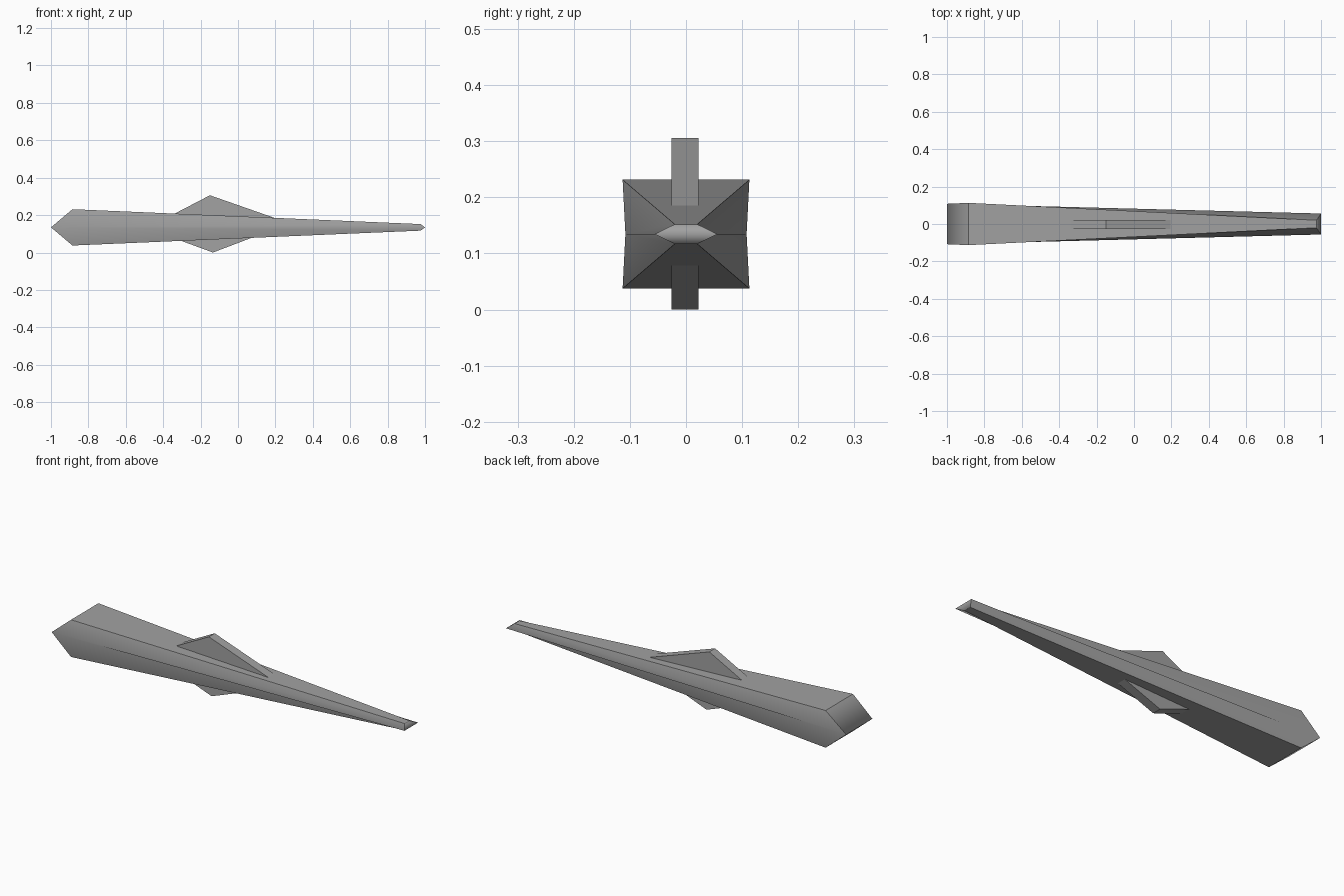
import bpy, bmesh

cube = bpy.data.objects.get("Cube")
if cube:
    bpy.data.objects.remove(cube, do_unlink=True)

grey = bpy.data.materials.new("hull grey")
grey.use_nodes = True
colour = (0.36, 0.36, 0.36, 1)
grey.diffuse_color = colour
grey.node_tree.nodes["Principled BSDF"].inputs["Base Color"].default_value = colour

MID = 0.1345


def make_object(name, bm):
    bmesh.ops.recalc_face_normals(bm, faces=bm.faces)
    mesh = bpy.data.meshes.new(name)
    bm.to_mesh(mesh)
    bm.free()
    mesh.materials.append(grey)
    obj = bpy.data.objects.new(name, mesh)
    bpy.context.collection.objects.link(obj)
    return obj


# Hull: tapered body, with wedge ends meeting at a mid-height edge
def build_hull():
    bm = bmesh.new()
    # x, half width and half height of the four stations
    stations = [(-1, 0.108, 0), (-0.885, 0.113, 0.097),
                (0.976, 0.02, 0.0175), (1, 0.056, 0)]

    def pair(station, sign):
        x, w, h = station
        return [bm.verts.new((x, y, MID + sign * h)) for y in (-w, w)]

    rear, nose = pair(stations[0], 0), pair(stations[3], 0)
    for sign in (1, -1):
        a, b = pair(stations[1], sign), pair(stations[2], sign)
        for p, q in ((rear, a), (a, b), (b, nose)):
            bm.faces.new((p[0], p[1], q[1], q[0]))
        for i in (0, 1):
            bm.faces.new((rear[i], a[i], b[i], nose[i]))
    # Only the mid-height edges blend smoothly
    for face in bm.faces:
        face.smooth = True
    for edge in bm.edges:
        edge.smooth = all(abs(v.co.z - MID) < 0.001 for v in edge.verts)
    make_object("hull", bm)


# Fins: triangular prisms sunk into the hull
def build_fin(name, profile):
    bm = bmesh.new()
    face = bm.faces.new([bm.verts.new((x, -0.026, z)) for x, z in profile])
    new = bmesh.ops.extrude_face_region(bm, geom=[face])["geom"]
    verts = [v for v in new if isinstance(v, bmesh.types.BMVert)]
    bmesh.ops.translate(bm, verts=verts, vec=(0, 0.048, 0))
    make_object(name, bm)


build_hull()
build_fin("top_fin", [(-0.48, MID), (-0.15, 0.306), (0.34, MID)])
build_fin("bottom_fin", [(-0.50, MID), (-0.134, 0), (0.22, MID)])
